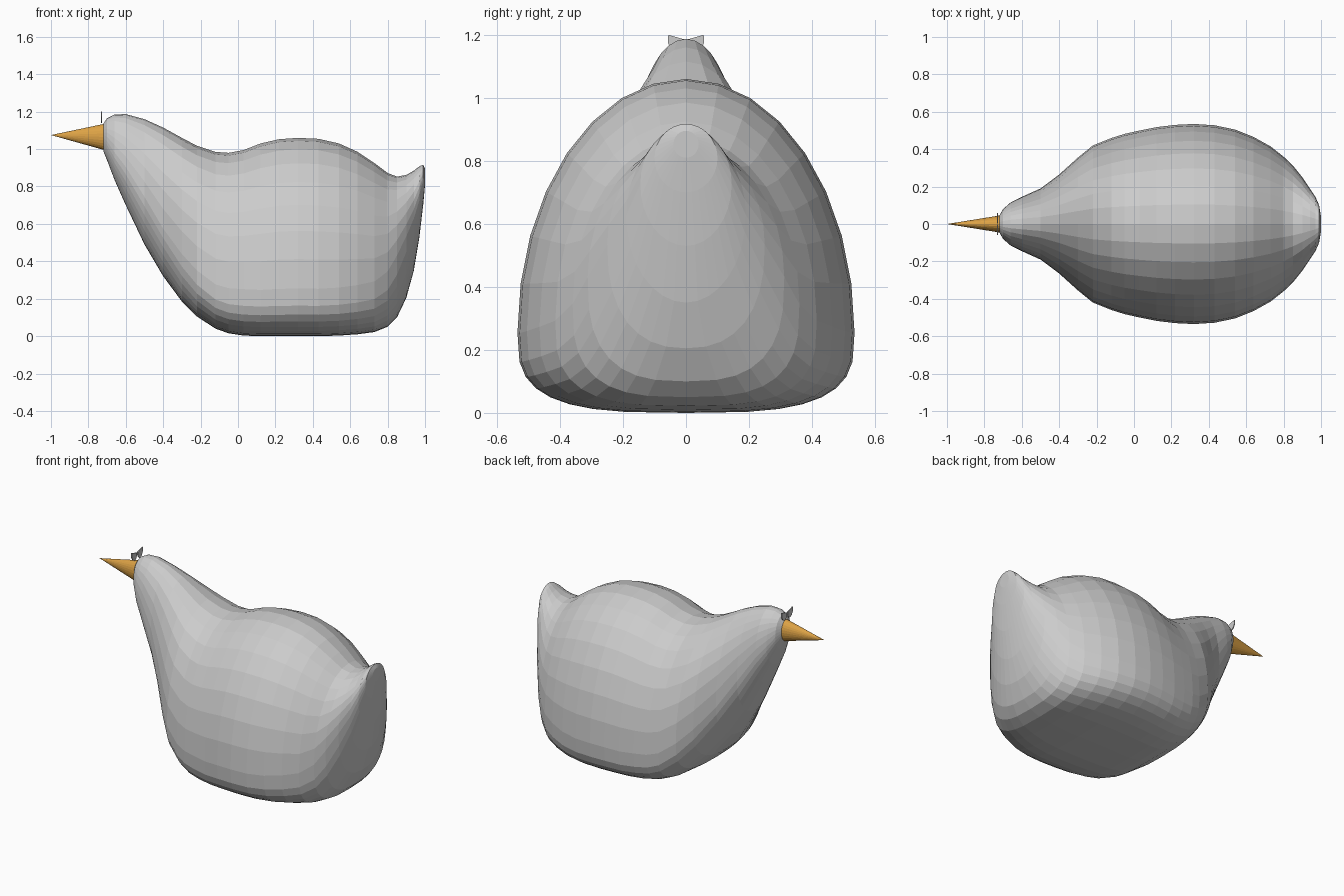
import bpy, bmesh, math
from mathutils import Matrix

if "Cube" in bpy.data.objects:
    bpy.data.objects.remove(bpy.data.objects["Cube"])


def material(name, rgb):
    m = bpy.data.materials.new(name)
    m.diffuse_color = (*rgb, 1)
    m.use_nodes = True
    m.node_tree.nodes["Principled BSDF"].inputs["Base Color"].default_value = m.diffuse_color
    return m


grey = material("light grey", (0.6, 0.6, 0.6))
orange = material("beak orange", (0.72, 0.36, 0.06))


def finish(name, bm, mat):
    bmesh.ops.recalc_face_normals(bm, faces=bm.faces)
    me = bpy.data.meshes.new(name)
    bm.to_mesh(me)
    bm.free()
    me.materials.append(mat)
    ob = bpy.data.objects.new(name, me)
    bpy.context.collection.objects.link(ob)
    return ob


# Body cross-sections: x, bottom z, top z, half width, height fraction of widest point
SECTIONS = [
    (-0.72, 0.99, 1.135, 0.045, 0.5),
    (-0.70, 0.94, 1.165, 0.08, 0.45),
    (-0.66, 0.835, 1.185, 0.115, 0.42),
    (-0.60, 0.70, 1.187, 0.145, 0.42),
    (-0.50, 0.49, 1.16, 0.19, 0.38),
    (-0.40, 0.32, 1.115, 0.265, 0.32),
    (-0.30, 0.185, 1.06, 0.355, 0.29),
    (-0.22, 0.105, 1.018, 0.42, 0.27),
    (-0.12, 0.04, 0.985, 0.46, 0.25),
    (-0.05, 0.015, 0.98, 0.482, 0.25),
    (0.03, 0.003, 0.995, 0.50, 0.25),
    (0.12, 0.0, 1.03, 0.518, 0.24),
    (0.22, 0.0, 1.053, 0.53, 0.24),
    (0.32, 0.0, 1.06, 0.535, 0.24),
    (0.43, 0.0, 1.055, 0.528, 0.24),
    (0.54, 0.003, 1.03, 0.505, 0.25),
    (0.64, 0.01, 0.985, 0.465, 0.27),
    (0.73, 0.022, 0.925, 0.415, 0.30),
    (0.80, 0.05, 0.872, 0.36, 0.36),
    (0.85, 0.10, 0.853, 0.312, 0.44),
    (0.90, 0.205, 0.862, 0.25, 0.5),
    (0.94, 0.35, 0.885, 0.19, 0.52),
    (0.97, 0.53, 0.908, 0.145, 0.52),
    (0.99, 0.70, 0.917, 0.10, 0.5),
    (1.0, 0.81, 0.895, 0.04, 0.5),
]
N = 32
bm = bmesh.new()
rings = []
for x, zb, zt, w, f in SECTIONS:
    zc = zb + (zt - zb) * f
    # flat-bottomed where the body rests on the ground, round elsewhere
    e = 2 / (2 + 1.2 * max(0, 1 - zb / 0.3))
    ring = []
    for i in range(N):
        a = 2 * math.pi * i / N
        c, s = math.cos(a), math.sin(a)
        if s >= 0:
            y, z = w * c, zc + (zt - zc) * s
        else:
            y = w * math.copysign(abs(c) ** e, c)
            z = zc - (zc - zb) * abs(s) ** e
        ring.append(bm.verts.new((x, y, z)))
    rings.append(ring)
for r, q in zip(rings, rings[1:]):
    for i in range(N):
        j = (i + 1) % N
        bm.faces.new((r[i], r[j], q[j], q[i]))
bm.faces.new(rings[0])
bm.faces.new(rings[-1])
finish("body", bm, grey)

# Beak: oval cone with its tip slightly above the base centre
bm = bmesh.new()
K = 24
tip = bm.verts.new((-1.0, 0, 1.075))
base = [bm.verts.new((-0.715, 0.046 * math.cos(2 * math.pi * i / K),
                      1.065 + 0.07 * math.sin(2 * math.pi * i / K))) for i in range(K)]
for i in range(K):
    bm.faces.new((tip, base[i], base[(i + 1) % K]))
bm.faces.new(base)
finish("beak", bm, orange)

# Eyes: thin slanted plates on the front of the head
OUTLINE = [(0.004, 1.185), (0.056, 1.20), (0.058, 1.175), (0.045, 1.15), (0.025, 1.14), (0.008, 1.155)]
for side, label in ((1, "left"), (-1, "right")):
    bm = bmesh.new()
    face = bm.faces.new([bm.verts.new((-0.732, side * y, z)) for y, z in OUTLINE])
    ext = bmesh.ops.extrude_face_region(bm, geom=[face])
    bmesh.ops.translate(bm, vec=(0.006, 0, 0),
                        verts=[v for v in ext["geom"] if isinstance(v, bmesh.types.BMVert)])
    finish("eye_" + label, bm, grey)
